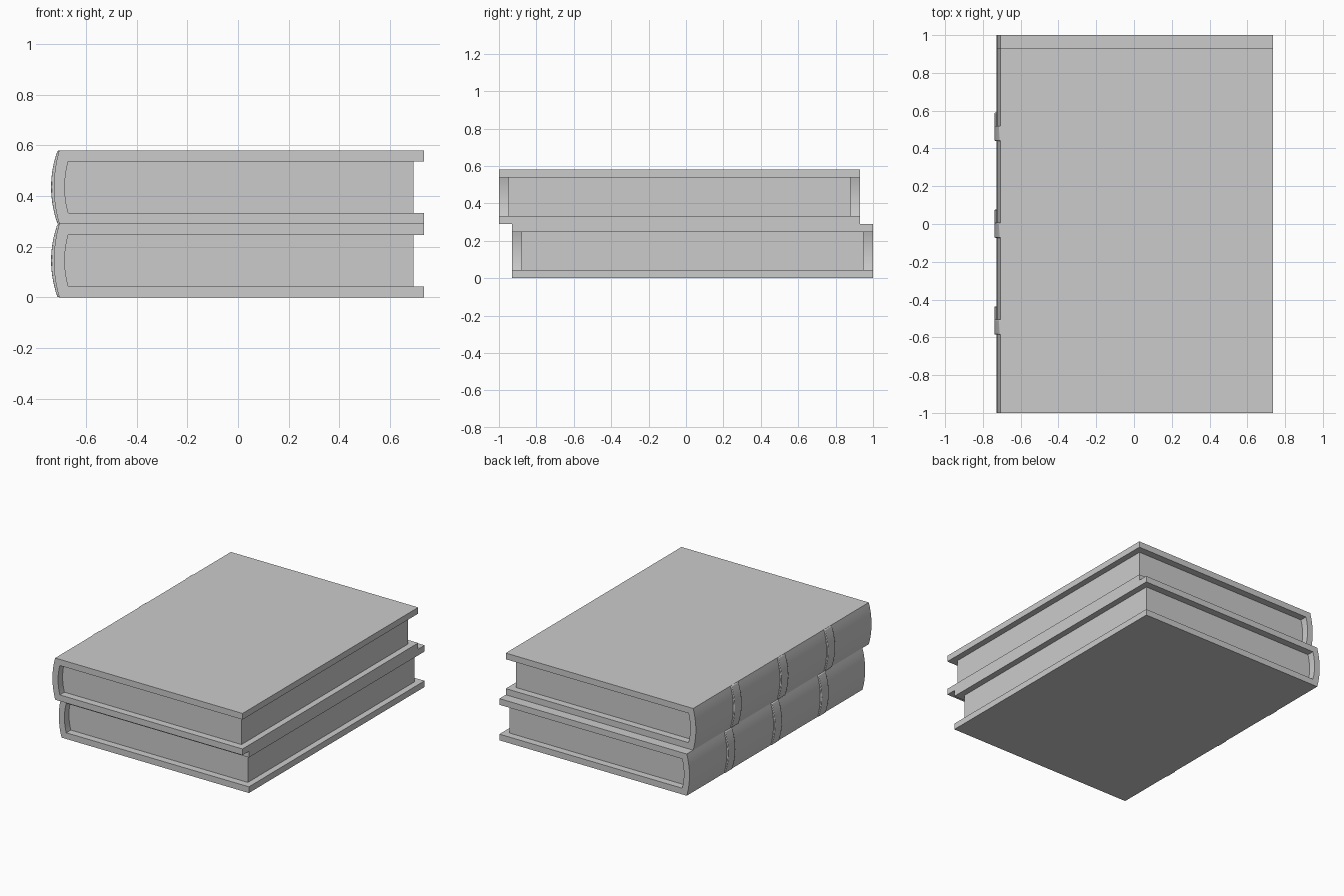
import bpy, bmesh

if "Cube" in bpy.data.objects:
    bpy.data.objects.remove(bpy.data.objects["Cube"])

H = 0.29          # thickness of one book
L = 1.93          # length of one book
T = 0.043         # cover board thickness


def arc(x_end, bow, z0, z1, n=14):
    """Shallow spine curve from z0 to z1, bulging towards -x."""
    pts = []
    for i in range(n + 1):
        t = i / n
        pts.append((x_end - bow * 4 * t * (1 - t), z0 + (z1 - z0) * t))
    return pts


def extrude(name, profile, y0, y1, z, bevel=0.0):
    """Extrude an xz outline along y."""
    bm = bmesh.new()
    face = bm.faces.new([bm.verts.new((x, y0, pz + z)) for x, pz in profile])
    res = bmesh.ops.extrude_face_region(bm, geom=[face])
    verts = [g for g in res["geom"] if isinstance(g, bmesh.types.BMVert)]
    bmesh.ops.translate(bm, verts=verts, vec=(0, y1 - y0, 0))
    bmesh.ops.recalc_face_normals(bm, faces=bm.faces)
    me = bpy.data.meshes.new(name)
    bm.to_mesh(me)
    bm.free()
    ob = bpy.data.objects.new(name, me)
    bpy.context.collection.objects.link(ob)
    if bevel:
        mod = ob.modifiers.new("soft_edges", "BEVEL")
        mod.width = bevel
        mod.segments = 2
        mod.limit_method = "ANGLE"
    bpy.ops.object.select_all(action="DESELECT")
    ob.select_set(True)
    bpy.context.view_layer.objects.active = ob
    bpy.ops.object.shade_smooth_by_angle()
    return ob


def book(prefix, yc, z):
    y0, y1 = yc - L / 2, yc + L / 2
    inner = arc(-0.67, 0.014, T, H - T)
    # C-shaped hard cover with rounded spine
    outer = arc(-0.706, 0.021, 0, H)
    cover = outer + [(0.735, H), (0.735, H - T)] + inner[::-1] + [(0.735, T), (0.735, 0)]
    extrude(prefix + "_cover", cover, y0, y1, z)
    # page block, set back from the cover edges
    pages = inner + [(0.692, H - T), (0.692, T)]
    extrude(prefix + "_pages", pages, y0 + 0.05, y1 - 0.05, z)
    # raised bands across the spine
    band = arc(-0.713, 0.025, 0.001, H - 0.001) + arc(-0.7, 0.018, 0.001, H - 0.001)[::-1]
    for i in (-1, 0, 1):
        y = yc + 0.513 * i + 0.002
        extrude(f"{prefix}_spine_band_{i + 2}", band, y - 0.04, y + 0.04, z, 0.004)


book("lower_book", 0.035, 0)
book("upper_book", -0.035, H)
